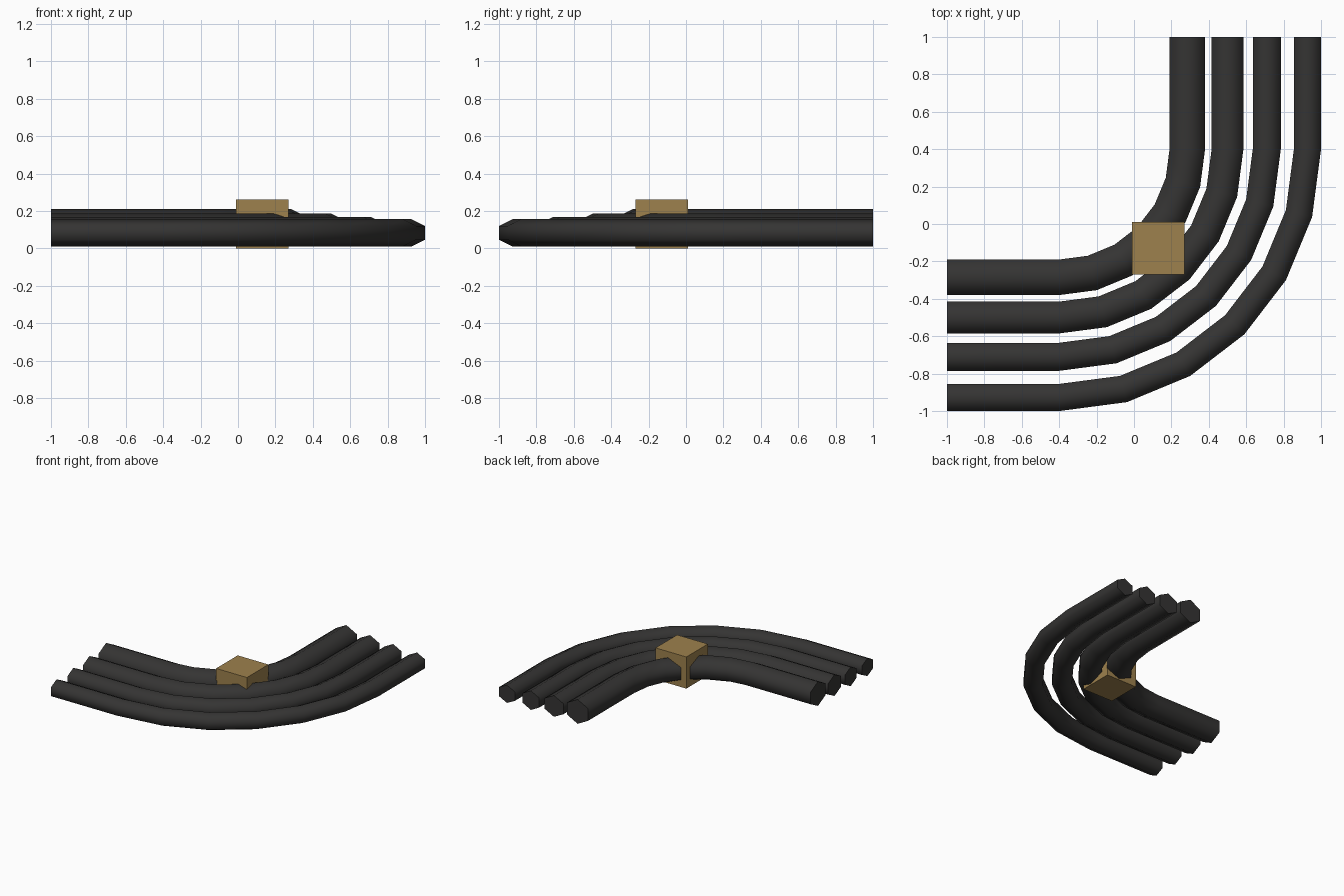
import bpy, bmesh
from math import sin, cos, pi, radians

if "Cube" in bpy.data.objects:
    bpy.data.objects.remove(bpy.data.objects["Cube"])


def material(name, rgb):
    m = bpy.data.materials.new(name)
    m.diffuse_color = (*rgb, 1)
    m.use_nodes = True
    m.node_tree.nodes["Principled BSDF"].inputs["Base Color"].default_value = m.diffuse_color
    return m


def make_object(name, bm, mat):
    bmesh.ops.recalc_face_normals(bm, faces=bm.faces[:])
    mesh = bpy.data.meshes.new(name)
    bm.to_mesh(mesh)
    bm.free()
    mesh.materials.append(mat)
    ob = bpy.data.objects.new(name, mesh)
    bpy.context.collection.objects.link(ob)
    return ob


black = material("black_rubber", (0.035, 0.034, 0.033))
brass = material("brass", (0.34, 0.22, 0.075))

BEND = 0.4   # the bends share a centre at (-BEND, BEND)
STEPS = 6


def pipe(name, inner, outer, top, bottom=0.01):
    """Six-sided pipe: straight run, 90 degree bend, straight run."""
    mid, half_w = (inner + outer) / 2, (outer - inner) / 2
    zc, half_h = (top + bottom) / 2, (top - bottom) / 2
    # hexagon standing on a corner, widened to the full pipe width
    section = [(half_w * cos(radians(a)) / cos(pi / 6), half_h * sin(radians(a)))
               for a in range(30, 390, 60)]
    # stations: start point and outward direction
    angles = [i * pi / 2 / STEPS for i in range(STEPS + 1)]
    stations = [(-1, BEND, 0)] + [(-BEND, BEND, a) for a in angles] + [(-BEND, 1, pi / 2)]
    bm = bmesh.new()
    rings = []
    for cx, cy, a in stations:
        ring = []
        for u, v in section:
            r = mid + BEND + u
            ring.append(bm.verts.new((cx + r * sin(a), cy - r * cos(a), zc + v)))
        rings.append(ring)
    for r0, r1 in zip(rings, rings[1:]):
        for i in range(6):
            j = (i + 1) % 6
            bm.faces.new((r0[i], r0[j], r1[j], r1[i])).smooth = True
    caps = [bm.faces.new(rings[0]), bm.faces.new(rings[-1])]
    for edge in {e for f in caps for e in f.edges}:
        edge.smooth = False
    return make_object(name, bm, black)


# four nested pipes, thickest on the inside of the bend
for name, inner, outer, top in (("pipe_inner", 0.19, 0.38, 0.21),
                                ("pipe_second", 0.415, 0.585, 0.185),
                                ("pipe_third", 0.635, 0.785, 0.168),
                                ("pipe_outer", 0.855, 1.0, 0.156)):
    pipe(name, inner, outer, top)

# clamp block around the inner pipe
bm = bmesh.new()
bmesh.ops.create_cube(bm, size=1)
for v in bm.verts:
    v.co.x = v.co.x * 0.28 + 0.13
    v.co.y = v.co.y * 0.28 - 0.13
    v.co.z = v.co.z * 0.26 + 0.13
make_object("clamp_block", bm, brass)
